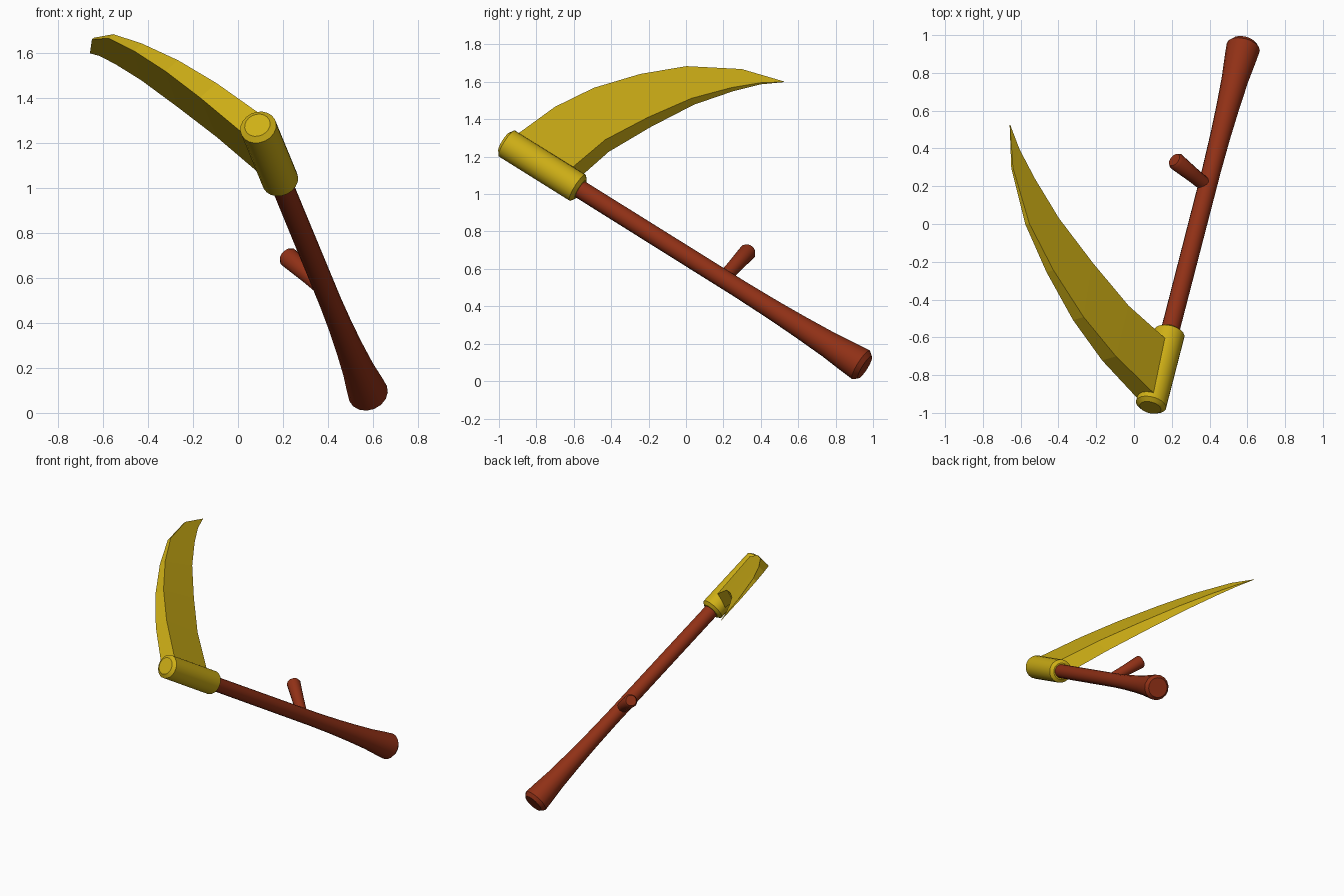
import bpy, bmesh, math
from mathutils import Vector, Matrix

if "Cube" in bpy.data.objects:
    bpy.data.objects.remove(bpy.data.objects["Cube"])

# Working frame: A runs down the shaft, P points along the blade, N is the blade thickness
O = Vector((0.09, -0.957, 1.27))
A = (Vector((0.58, 0.942, 0.083)) - O).normalized()
P = Vector((-0.645, 0.51, 0.57))
P = (P - A * P.dot(A)).normalized()
N = A.cross(P)


def at(u, v, n=0.0):
    return O + A * u + P * v + N * n


def material(name, rgb):
    m = bpy.data.materials.new(name)
    m.diffuse_color = (*rgb, 1)
    m.use_nodes = True
    m.node_tree.nodes["Principled BSDF"].inputs["Base Color"].default_value = m.diffuse_color
    return m


gold = material("gold_metal", (0.62, 0.43, 0.008))
wood = material("red_wood", (0.28, 0.03, 0.008))


def finish(name, bm, mat, smooth):
    bmesh.ops.recalc_face_normals(bm, faces=bm.faces)
    me = bpy.data.meshes.new(name)
    bm.to_mesh(me)
    bm.free()
    me.materials.append(mat)
    ob = bpy.data.objects.new(name, me)
    bpy.context.collection.objects.link(ob)
    if smooth:
        bpy.ops.object.select_all(action='DESELECT')
        ob.select_set(True)
        bpy.context.view_layer.objects.active = ob
        bpy.ops.object.shade_smooth_by_angle(angle=math.radians(35))
    return ob


def skin(name, rings, mat, smooth):
    """Bridge successive closed rings of points and cap both ends."""
    bm = bmesh.new()
    loops = [[bm.verts.new(p) for p in ring] for ring in rings]
    k = len(loops[0])
    for a, b in zip(loops, loops[1:]):
        for i in range(k):
            j = (i + 1) % k
            bm.faces.new((a[i], a[j], b[j], b[i]))
    bm.faces.new(loops[0])
    bm.faces.new(loops[-1])
    return finish(name, bm, mat, smooth)


def turned(name, origin, axis, side, profile, sides, mat):
    """Lathe a (distance, radius) profile around an axis."""
    other = axis.cross(side)
    rings = []
    for t, r in profile:
        rings.append([origin + axis * t + (side * math.cos(a) + other * math.sin(a)) * r
                      for a in (2 * math.pi * i / sides for i in range(sides))])
    return skin(name, rings, mat, True)


# Wooden shaft flaring to the butt
turned("shaft", O, A, P, [(0.3, 0.049), (1.5, 0.05), (1.72, 0.054), (1.9, 0.061),
                          (2.08, 0.071), (2.2, 0.083), (2.285, 0.09), (2.31, 0.07)], 16, wood)

# Side grip
turned("side_grip", at(1.395, 0), P, N, [(0, 0.037), (0.12, 0.04), (0.255, 0.047), (0.272, 0.037)], 12, wood)

# Metal collar with chamfered ends
turned("collar", O, A, P, [(-0.018, 0.058), (0, 0.082), (0.456, 0.082), (0.474, 0.058)], 20, gold)

# Curved blade: spine (u, v), cutting edge (u, v), half thickness, inner bevel
stations = [
    ((0.025, 0.05), (0.405, 0.05), 0.060, 0.035),
    ((0.071, 0.363), (0.434, 0.375), 0.050, 0.035),
    ((0.154, 0.638), (0.515, 0.680), 0.038, 0.030),
    ((0.287, 0.911), (0.610, 0.970), 0.025, 0.022),
    ((0.443, 1.145), (0.720, 1.190), 0.014, 0.014),
    ((0.677, 1.345), (0.810, 1.335), 0.006, 0.006),
    ((0.895, 1.435), (0.898, 1.434), 0.001, 0.0),
]
rings = []
for (su, sv), (eu, ev), h, b in stations:
    c = -0.016 * sv
    rings.append([at(su, sv, c + h), at(eu - b, ev - b * 0.4, c + h * 0.85),
                  at(eu, ev, c - h * 0.85), at(su, sv, c - h)])
skin("blade", rings, gold, False)
